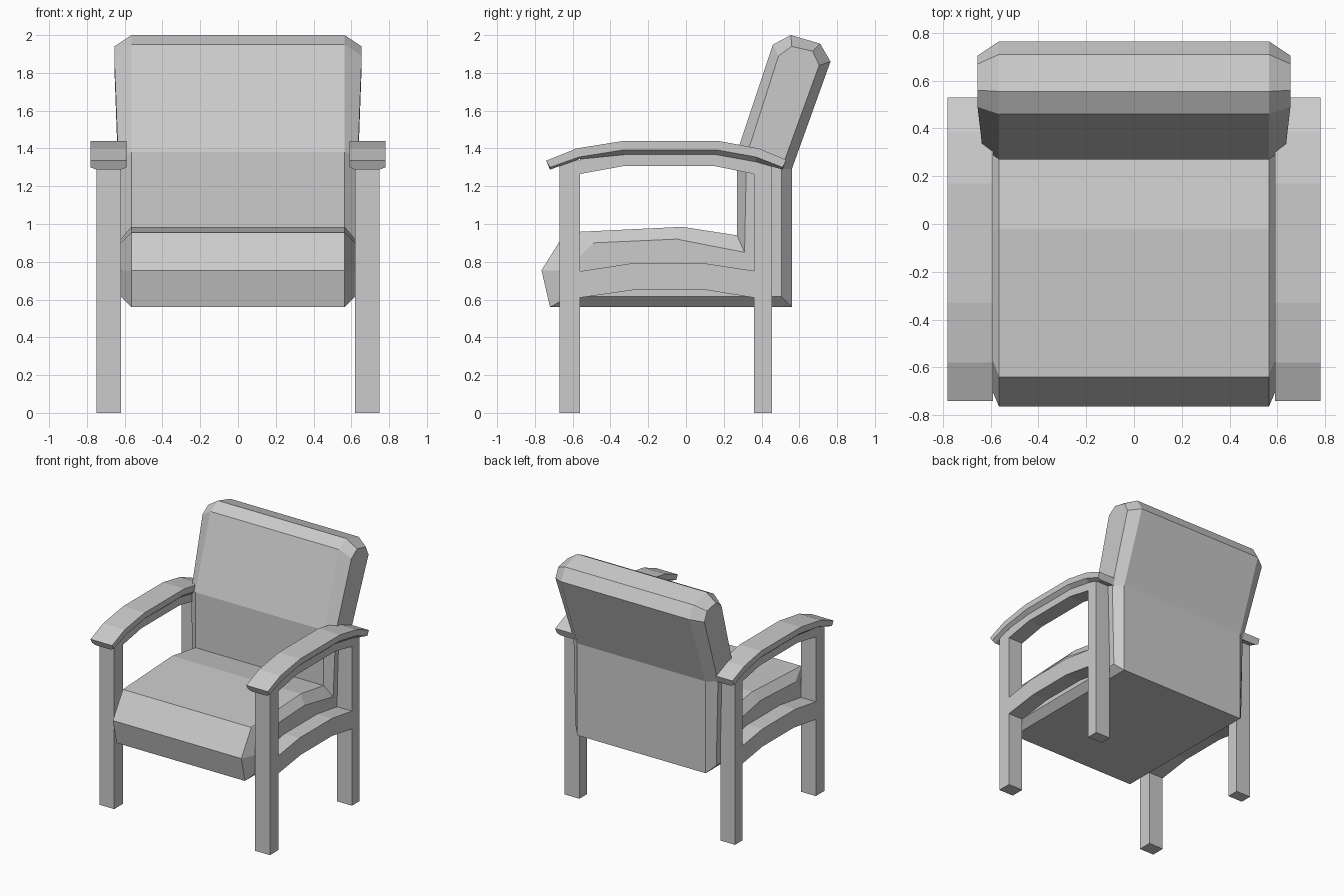
import bpy, bmesh

if "Cube" in bpy.data.objects:
    bpy.data.objects.remove(bpy.data.objects["Cube"])

def make_object(name, verts, faces):
    mesh = bpy.data.meshes.new(name)
    bm = bmesh.new()
    vs = [bm.verts.new(v) for v in verts]
    for f in faces:
        bm.faces.new([vs[i] for i in f])
    bmesh.ops.recalc_face_normals(bm, faces=bm.faces)
    bm.to_mesh(mesh)
    bm.free()
    obj = bpy.data.objects.new(name, mesh)
    bpy.context.collection.objects.link(obj)
    return obj

def loft(name, rings, caps):
    """Skin equal-length closed rings; caps are index groups used on both end rings."""
    n = len(rings[0])
    verts = [v for r in rings for v in r]
    faces = [(k*n + i, k*n + (i+1) % n, (k+1)*n + (i+1) % n, (k+1)*n + i)
             for k in range(len(rings) - 1) for i in range(n)]
    last = (len(rings) - 1) * n
    faces += [list(c) for c in caps] + [[i + last for i in c] for c in caps]
    return make_object(name, verts, faces)

def mirror_x(obj):
    obj.modifiers.new("mirror", 'MIRROR').use_axis[0] = True

# Upholstered seat and back: centre profile (y, z) and inset side profile (x, y, z)
centre = [(-.72, .56), (-.765, .755), (-.64, .955), (-.02, .985), (.27, .94), (.27, 1.38),
          (.46, 1.95), (.555, 2.0), (.71, 1.955), (.765, 1.86), (.56, 1.29), (.56, .56)]
side = [(.62, -.62, .615), (.62, -.635, .755), (.62, -.49, .90), (.62, -.05, .92),
        (.62, .31, .85), (.635, .32, 1.36), (.655, .49, 1.89), (.655, .56, 1.94),
        (.655, .67, 1.915), (.655, .705, 1.84), (.635, .505, 1.29), (.62, .505, .615)]
rings = [[(-x, y, z) for x, y, z in side],
         [(-.565, y, z) for y, z in centre],
         [(.565, y, z) for y, z in centre],
         side]
loft("seat_and_back", rings, [(0, 1, 2, 3, 4, 11), (4, 5, 10, 11), (5, 6, 7, 8, 9, 10)])

# Curved armrests: cross-section swept along the arch, with chamfered underside
top = [(-.74, 1.335), (-.58, 1.40), (-.33, 1.44), (.17, 1.44), (.385, 1.40), (.53, 1.34)]
low = [(-.72, 1.30), (-.565, 1.355), (-.325, 1.393), (.16, 1.393), (.37, 1.355), (.512, 1.30)]
rings = [[(.59, *t), (.78, *t), (.78, *b), (.75, b[0], b[1] - .012 - .014 * (abs(b[0]) < .5)),
          (.62, b[0], b[1] - .012 - .014 * (abs(b[0]) < .5)), (.59, *b)]
         for t, b in zip(top, low)]
mirror_x(loft("armrest", rings, [range(6)]))

# Arched rails between the legs
def rail(name, upper, lower):
    rings = [[(.62, *u), (.75, *u), (.75, *l), (.62, *l)] for u, l in zip(upper, lower)]
    mirror_x(loft(name, rings, [range(4)]))

rail("arm_rail", [(-.56, 1.345), (-.33, 1.38), (.16, 1.38), (.36, 1.345)],
     [(-.56, 1.265), (-.33, 1.307), (.15, 1.307), (.36, 1.265)])
rail("lower_rail", [(-.56, .75), (-.30, .79), (.11, .79), (.36, .752)],
     [(-.56, .61), (-.28, .65), (.11, .65), (.36, .61)])

# Legs
def leg(name, y0, y1, height):
    rings = [[(.62, y0, z), (.75, y0, z), (.75, y1, z), (.62, y1, z)] for z in (0, height)]
    mirror_x(loft(name, rings, [range(4)]))

leg("front_leg", -.67, -.56, 1.335)
leg("back_leg", .36, .455, 1.335)
